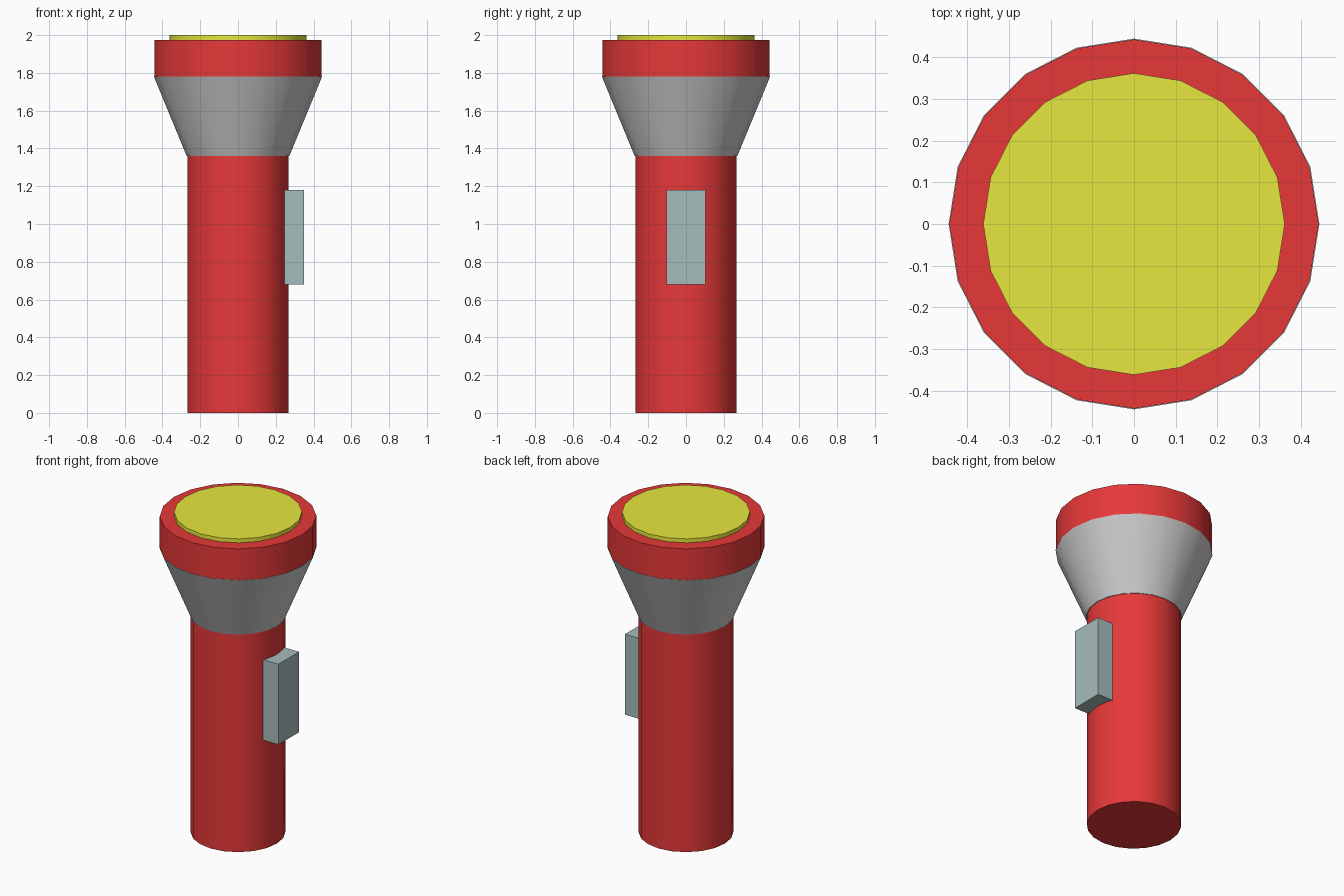
import bpy
import math

if "Cube" in bpy.data.objects:
    bpy.data.objects.remove(bpy.data.objects["Cube"])

SIDES = 20


def material(name, rgb):
    mat = bpy.data.materials.new(name)
    mat.diffuse_color = (*rgb, 1)
    mat.use_nodes = True
    mat.node_tree.nodes["Principled BSDF"].inputs["Base Color"].default_value = mat.diffuse_color
    return mat


red = material("red_plastic", (0.8, 0.04, 0.04))
yellow = material("yellow_lens", (0.8, 0.8, 0.05))
teal = material("grey_teal", (0.38, 0.5, 0.5))


def tube(name, z0, z1, r0, r1, mat=None):
    """Upright 20-sided cylinder or cone frustum between two heights."""
    bpy.ops.mesh.primitive_cone_add(vertices=SIDES, radius1=r0, radius2=r1,
                                    depth=z1 - z0, location=(0, 0, (z0 + z1) / 2))
    obj = bpy.context.object
    obj.name = name
    bpy.ops.object.shade_smooth_by_angle(angle=math.radians(30))
    if mat:
        obj.data.materials.append(mat)
    return obj


# Handle, flared reflector housing, front ring and lens
tube("handle", 0, 1.36, 0.268, 0.268, red)
tube("reflector_housing", 1.36, 1.78, 0.272, 0.445)
tube("front_ring", 1.78, 1.975, 0.443, 0.443, red)
tube("lens", 1.94, 2.0, 0.362, 0.362, yellow)

# Switch on the right side of the handle
bpy.ops.mesh.primitive_cube_add(size=1, location=(0.298, 0, 0.93))
switch = bpy.context.object
switch.name = "switch"
switch.scale = (0.105, 0.204, 0.502)
bpy.ops.object.transform_apply(location=False, rotation=False, scale=True)
switch.data.materials.append(teal)
